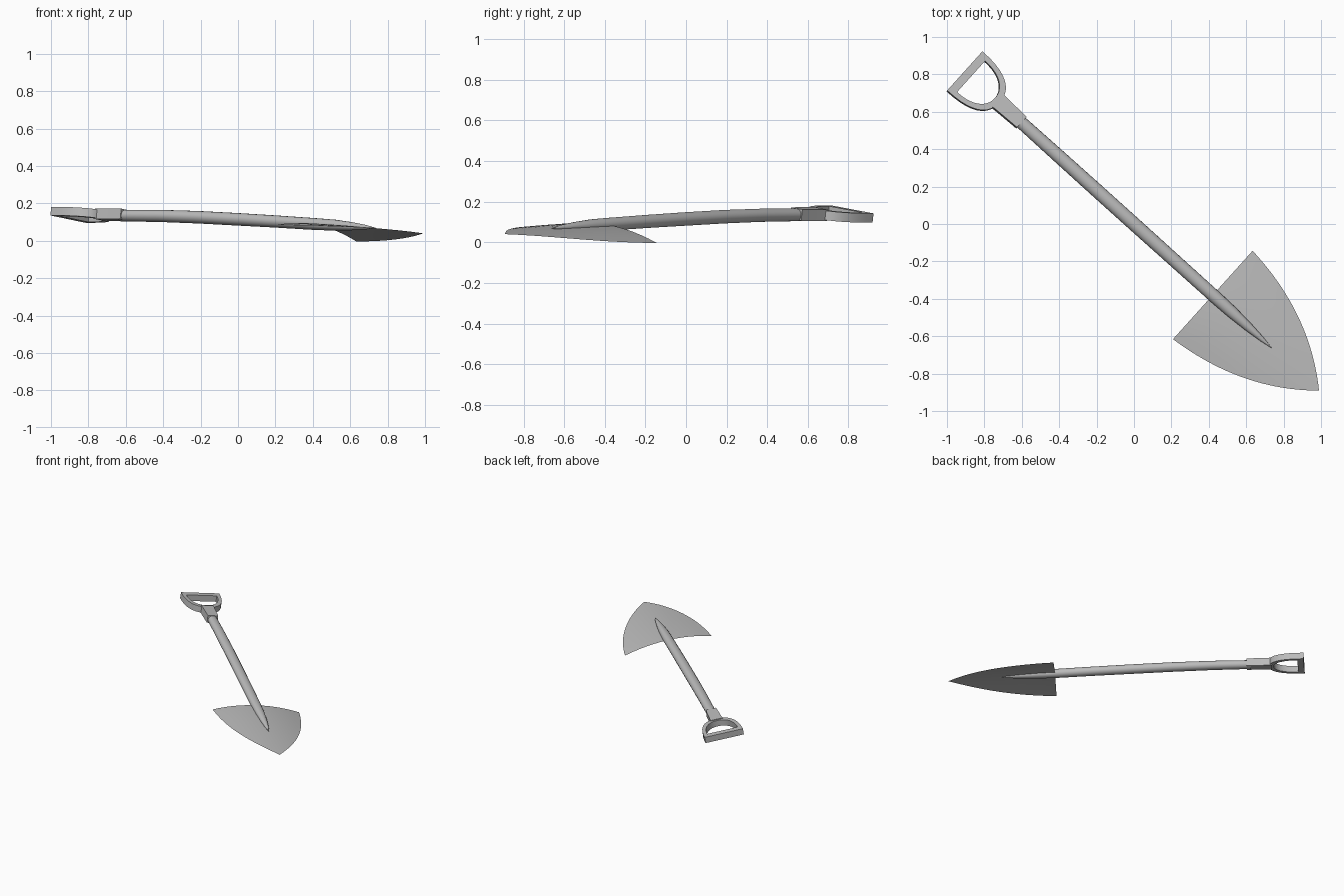
import bpy, bmesh
from math import sin, cos, pi, radians

if "Cube" in bpy.data.objects:
    bpy.data.objects.remove(bpy.data.objects["Cube"])

HEADING = radians(-42)   # long axis seen from above
ROLL = 0.14              # sideways lean of the whole tool

grey = bpy.data.materials.new("steel grey")
grey.use_nodes = True
COLOUR = (0.5, 0.5, 0.5, 1)
grey.diffuse_color = COLOUR
grey.node_tree.nodes["Principled BSDF"].inputs["Base Color"].default_value = COLOUR


def place(s, t, h, centre):
    """Along, across and above the long axis -> world position."""
    t2 = t + ROLL * h
    return (s * cos(HEADING) - t2 * sin(HEADING),
            s * sin(HEADING) + t2 * cos(HEADING),
            centre + h - ROLL * t)


def finish(name, bm, fix_normals=True):
    if fix_normals:
        bmesh.ops.recalc_face_normals(bm, faces=bm.faces)
    mesh = bpy.data.meshes.new(name)
    bm.to_mesh(mesh)
    bm.free()
    mesh.materials.append(grey)
    obj = bpy.data.objects.new(name, mesh)
    bpy.context.collection.objects.link(obj)
    bpy.ops.object.select_all(action='DESELECT')
    obj.select_set(True)
    bpy.context.view_layer.objects.active = obj
    bpy.ops.object.shade_smooth_by_angle(angle=radians(35))


def loft(name, rings, close_ends=True):
    """Skin a row of closed rings; without ends, join last ring to first."""
    bm = bmesh.new()
    rows = [[bm.verts.new(p) for p in ring] for ring in rings]
    pairs = list(zip(rows, rows[1:]))
    if close_ends:
        bm.faces.new(rows[0])
        bm.faces.new(rows[-1])
    else:
        pairs.append((rows[-1], rows[0]))
    for a, b in pairs:
        for i in range(len(a)):
            j = (i + 1) % len(a)
            bm.faces.new((a[i], a[j], b[j], b[i]))
    finish(name, bm)


# Shaft: round pole, gently bowed, sharpened to a point on the blade
# (along, radius, centre height)
stations = [(-0.84, 0.034, 0.135), (-0.55, 0.036, 0.133), (-0.28, 0.037, 0.126),
            (0, 0.037, 0.115), (0.28, 0.036, 0.103), (0.57, 0.035, 0.089),
            (0.7, 0.032, 0.084), (0.82, 0.024, 0.078), (0.92, 0.013, 0.073),
            (0.99, 0.001, 0.069)]
SIDES = 16
loft("shaft", [[place(s, r * cos(2 * pi * i / SIDES), r * sin(2 * pi * i / SIDES) * 0.9, z)
                for i in range(SIDES)] for s, r, z in stations])

# Neck: square socket between shaft and grip
loft("handle_neck", [[place(s, a * w, b * 0.028, 0.139)
                      for a, b in ((-1, -1), (1, -1), (1, 1), (-1, 1))]
                     for s, w in ((-0.99, 0.046), (-0.96, 0.043), (-0.81, 0.038))])


# Grip: flat D-shaped ring
def d_outline(start, length, half_width, power, steps=10):
    pts = []
    for i in range(-steps, steps + 1):
        a = pi / 2 * i / steps
        side = 1 if a > 0 else -1
        pts.append((start + length * abs(cos(a)) ** power,
                    side * half_width * abs(sin(a)) ** power))
    return pts


outer = d_outline(-1.22, 0.25, 0.141, 0.8)
inner = d_outline(-1.175, 0.172, 0.112, 0.9)
loft("handle_grip", [[place(*p, h, 0.139) for p in outline]
                     for outline, h in ((outer, -0.023), (outer, 0.023),
                                        (inner, 0.023), (inner, -0.023))],
     close_ends=False)

# Blade: thin arched sheet with a pointed, curved outline
bm = bmesh.new()
ROWS, COLS = 24, 12
BACK, BELLY, TIP = (0.567, 0.318), (1.024, 0.277), (1.331, 0)
grid = []
for i in range(ROWS + 1):
    f = i / ROWS
    s, w = ((1 - f) ** 2 * a + 2 * f * (1 - f) * b + f * f * c
            for a, b, c in zip(BACK, BELLY, TIP))
    ridge = 0.085 - 0.045 * ((s - BACK[0]) / (TIP[0] - BACK[0])) ** 1.3
    row = []
    for j in range(COLS + 1):
        t = w * (2 * j / COLS - 1)
        row.append(bm.verts.new(place(s, t, 0, ridge - 0.44 * t * t)))
    grid.append(row)
for a, b in zip(grid, grid[1:]):
    for j in range(COLS):
        bm.faces.new((a[j], b[j], b[j + 1], a[j + 1]))
bmesh.ops.remove_doubles(bm, verts=bm.verts, dist=0.0005)
finish("blade", bm, fix_normals=False)
